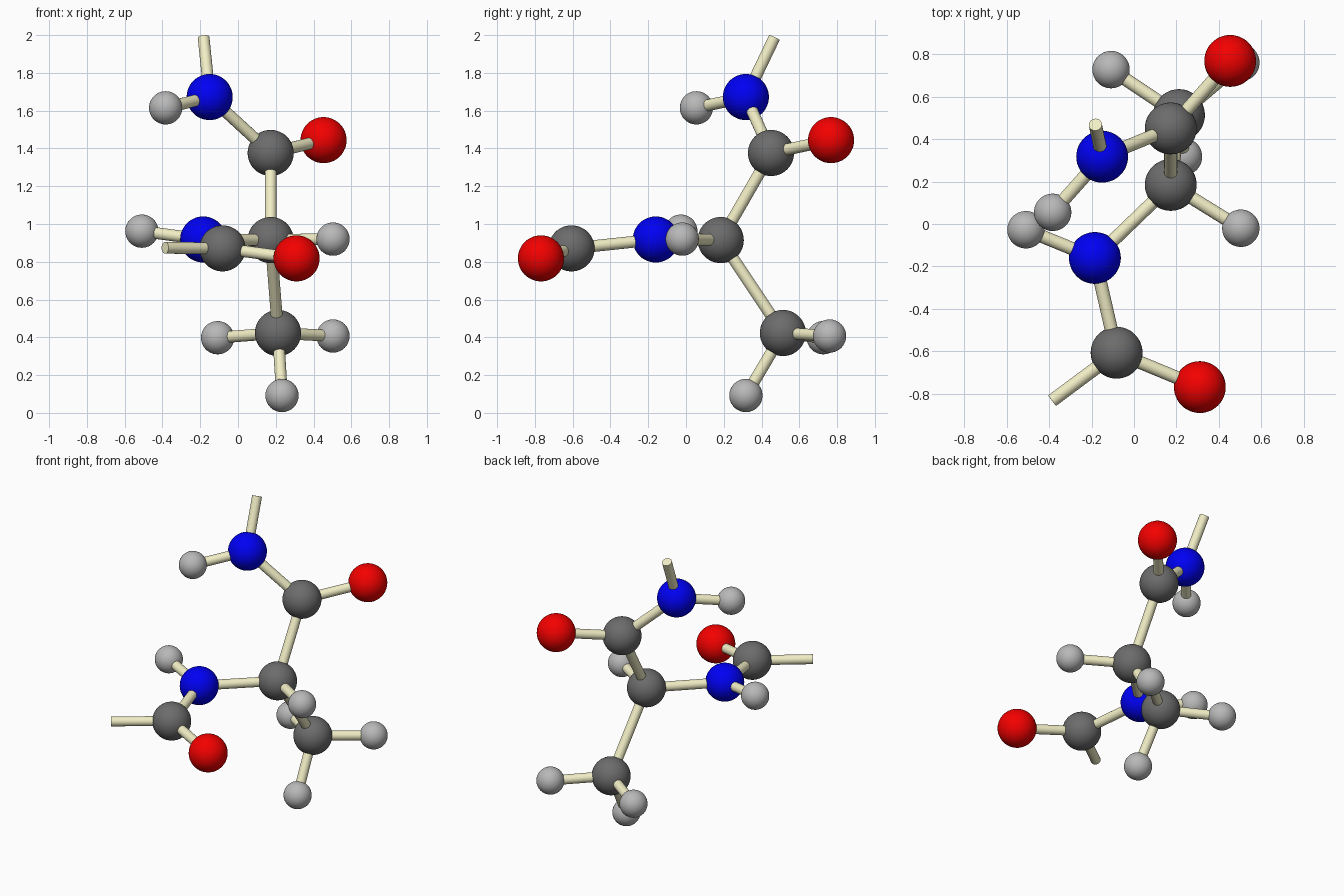
import bpy
from mathutils import Vector

if "Cube" in bpy.data.objects:
    bpy.data.objects.remove(bpy.data.objects["Cube"])

BOND_R = 0.031


def material(name, rgb):
    m = bpy.data.materials.new(name)
    m.diffuse_color = (*rgb, 1)
    m.use_nodes = True
    m.node_tree.nodes["Principled BSDF"].inputs["Base Color"].default_value = m.diffuse_color
    return m


# kind: (radius, material)
KINDS = {
    "carbon": (0.122, material("dark_grey", (0.15, 0.15, 0.15))),
    "nitrogen": (0.122, material("blue", (0.0, 0.0, 0.9))),
    "oxygen": (0.122, material("red", (0.9, 0.0, 0.0))),
    "hydrogen": (0.088, material("light_grey", (0.48, 0.48, 0.48))),
}
CREAM = material("cream", (0.88, 0.85, 0.56))

# Atom centres
ATOMS = {
    "nitrogen_top": (-0.15, 0.317, 1.672),
    "hydrogen_top": (-0.383, 0.055, 1.615),
    "carbon_top": (0.173, 0.45, 1.376),
    "oxygen_top": (0.453, 0.768, 1.444),
    "carbon_centre": (0.173, 0.184, 0.915),
    "hydrogen_centre": (0.503, -0.02, 0.92),
    "carbon_methyl": (0.212, 0.513, 0.423),
    "hydrogen_methyl_left": (-0.108, 0.727, 0.398),
    "hydrogen_methyl_right": (0.503, 0.76, 0.407),
    "hydrogen_methyl_low": (0.233, 0.317, 0.092),
    "nitrogen_front": (-0.184, -0.16, 0.918),
    "hydrogen_front": (-0.509, -0.027, 0.962),
    "carbon_front": (-0.082, -0.606, 0.871),
    "oxygen_front": (0.31, -0.768, 0.818),
}
# Free ends of the two open bonds
ENDS = {
    "open_top": (-0.182, 0.468, 1.987),
    "open_front": (-0.386, -0.832, 0.874),
}
BONDS = [
    ("nitrogen_top", "open_top"), ("nitrogen_top", "hydrogen_top"),
    ("nitrogen_top", "carbon_top"), ("carbon_top", "oxygen_top"),
    ("carbon_top", "carbon_centre"), ("carbon_centre", "hydrogen_centre"),
    ("carbon_centre", "carbon_methyl"), ("carbon_methyl", "hydrogen_methyl_left"),
    ("carbon_methyl", "hydrogen_methyl_right"), ("carbon_methyl", "hydrogen_methyl_low"),
    ("carbon_centre", "nitrogen_front"), ("nitrogen_front", "hydrogen_front"),
    ("nitrogen_front", "carbon_front"), ("carbon_front", "oxygen_front"),
    ("carbon_front", "open_front"),
]


def finish(name, mat):
    ob = bpy.context.object
    ob.name = name
    ob.data.materials.append(mat)
    bpy.ops.object.shade_smooth_by_angle()


# Atom balls
for name, centre in ATOMS.items():
    radius, mat = KINDS[name.split("_")[0]]
    bpy.ops.mesh.primitive_uv_sphere_add(segments=48, ring_count=24, radius=radius, location=centre)
    finish(name, mat)

# Bond rods
points = {k: Vector(v) for k, v in {**ATOMS, **ENDS}.items()}
for a, b in BONDS:
    axis = points[b] - points[a]
    bpy.ops.mesh.primitive_cylinder_add(
        vertices=32, radius=BOND_R, depth=axis.length,
        location=(points[a] + points[b]) / 2,
        rotation=axis.to_track_quat("Z", "Y").to_euler())
    finish(f"bond_{a}_to_{b}", CREAM)
